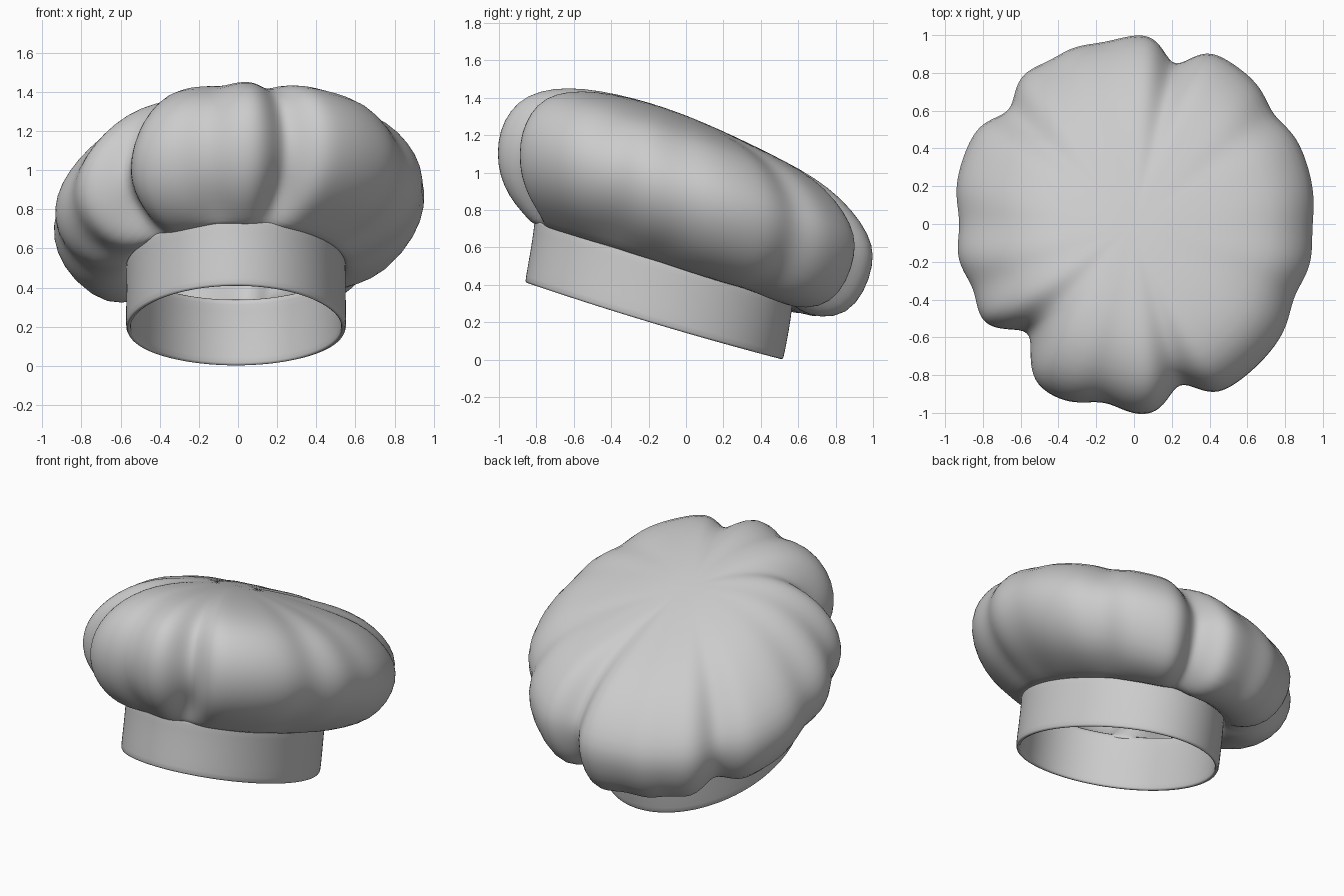
import bpy, bmesh
from math import sin, cos, exp, radians, degrees, tau

SEG = 128

# Tilted ring stations: front y, front z, back y, back z, half width, side z, fold weight
BAND = [
    (-.860, .41, .520, .00, .560, .190, 0),
    (-.858, .43, .523, .02, .563, .210, 0),
    (-.835, .56, .550, .15, .560, .350, 0),
    (-.812, .70, .570, .29, .560, .490, 0),
    (-.810, .76, .570, .34, .560, .540, 0),
]
CROWN = [
    (-.800, .72, .560, .31, .550, .510, 0),
    (-.825, .73, .600, .26, .590, .495, .25),
    (-.880, .79, .720, .22, .700, .505, .7),
    (-.945, .87, .860, .24, .820, .560, .95),
    (-.995, .98, .955, .36, .915, .660, 1),
    (-1.01, 1.10, 1.00, .50, .960, .780, 1),
    (-.995, 1.22, 1.00, .61, .950, .900, 1),
    (-.940, 1.33, .940, .73, .890, 1.01, .95),
    (-.850, 1.41, .830, .86, .790, 1.12, .75),
    (-.710, 1.45, .690, .97, .660, 1.20, .45),
    (-.550, 1.45, .530, 1.06, .500, 1.26, .2),
    (-.370, 1.42, .350, 1.15, .340, 1.29, .05),
    (-.180, 1.37, .180, 1.23, .170, 1.305, 0),
]
# Gathers in the cloth: angle, depth, width (degrees)
FOLDS = [(75, .34, 4.5), (37, .10, 5), (100, .08, 7), (139, .22, 5), (180, .10, 6),
         (201, .13, 6), (224, .46, 6), (260, .14, 6), (287, .32, 5), (337, .10, 6),
         (118, .06, 5), (358, .05, 6)]


def fold(a):
    d = -.03
    for centre, depth, width in FOLDS:
        off = (degrees(a) - centre + 180) % 360 - 180
        d += depth * exp(-(off / width) ** 2 / 2)
    return d


def ring_point(st, a):
    fy, fz, by, bz, rx, sz, w = st
    c, s = cos(a), sin(a)
    mz = (fz + bz) / 2
    x = rx * c
    y = (fy + by) / 2 + (by - fy) / 2 * s
    z = mz + (bz - fz) / 2 * s + (sz - mz) * c * c
    # pull folds towards the core of the puff
    d = fold(a) * w
    x += (.55 * c - x) * d
    y += (.60 * s - y) * d
    z += (.84 - .22 * s - z) * d
    return x - .01 * (w == 0), y, z + .08 * x * min(1, w * 1.5)


def loft(name, stations, pole=None):
    bm = bmesh.new()
    rings = [[bm.verts.new(ring_point(st, tau * j / SEG)) for j in range(SEG)]
             for st in stations]
    for lo, hi in zip(rings, rings[1:]):
        for j in range(SEG):
            k = (j + 1) % SEG
            bm.faces.new((lo[j], lo[k], hi[k], hi[j]))
    if pole:
        top = bm.verts.new(pole)
        for j in range(SEG):
            bm.faces.new((rings[-1][j], rings[-1][(j + 1) % SEG], top))
    for f in bm.faces:
        f.smooth = True
    mesh = bpy.data.meshes.new(name)
    bm.to_mesh(mesh)
    bm.free()
    ob = bpy.data.objects.new(name, mesh)
    bpy.context.collection.objects.link(ob)
    # cloth thickness and rounding
    sol = ob.modifiers.new("thickness", 'SOLIDIFY')
    sol.thickness = .025
    sol.offset = -1
    sub = ob.modifiers.new("smooth", 'SUBSURF')
    sub.levels = sub.render_levels = 1
    return ob


# Head band and puffy gathered crown
loft("head_band", BAND)
loft("puffy_crown", CROWN, (0, 0, 1.305))
